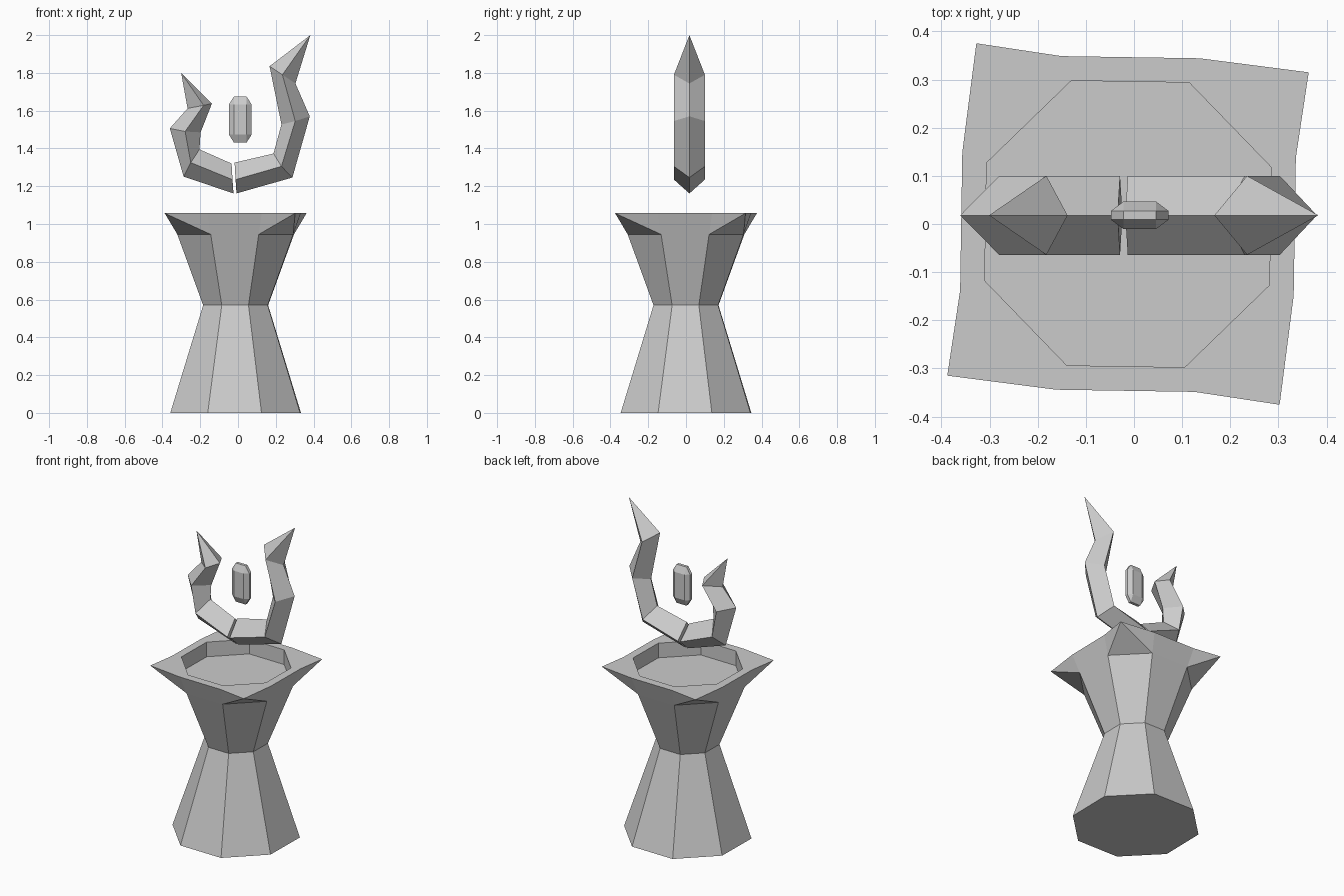
import bpy, bmesh
from math import cos, sin, radians
from itertools import product

if "Cube" in bpy.data.objects:
    bpy.data.objects.remove(bpy.data.objects["Cube"])


def finish(name, bm):
    bmesh.ops.recalc_face_normals(bm, faces=bm.faces)
    mesh = bpy.data.meshes.new(name)
    bm.to_mesh(mesh)
    bm.free()
    obj = bpy.data.objects.new(name, mesh)
    bpy.context.collection.objects.link(obj)
    return obj


CX = -0.0125   # pedestal axis


def polar(bm, r, deg, z):
    a = radians(deg)
    return bm.verts.new((CX + r * cos(a), r * sin(a), z))


# Pedestal: waisted octagon with four corner points and a sunken basin
def pedestal():
    bm = bmesh.new()
    profile = [(0.372, 0), (0.185, 0.57), (0.332, 0.945),
               (0.375, 1.057), (0.32, 1.057), (0.32, 0.965)]
    rings = [[polar(bm, r, 21.6 + 45 * k, z) for k in range(8)] for r, z in profile]
    for level, (lo, up) in enumerate(zip(rings, rings[1:])):
        for i in range(8):
            j = (i + 1) % 8
            if level == 2 and i % 2 == 0:
                tip = polar(bm, 0.49, 40 + 45 * i, 1.057)
                for tri in ((lo[i], lo[j], tip), (lo[j], up[j], tip),
                            (up[i], lo[i], tip), (up[j], up[i], tip)):
                    bm.faces.new(tri)
            else:
                bm.faces.new((lo[i], lo[j], up[j], up[i]))
    bm.faces.new(rings[0][::-1])
    bm.faces.new(rings[-1])
    return finish("pedestal", bm)


# Horns: diamond section swept through (outer, ridge, inner) stations to a tip
def horn(name, stations, tip):
    bm = bmesh.new()
    yc, hy = 0.018, 0.082
    rings = []
    for (ox, oz), (mx, mz), (ix, iz) in stations:
        rings.append([bm.verts.new(p) for p in (
            (ox, yc, oz), (mx, yc - hy, mz), (ix, yc, iz), (mx, yc + hy, mz))])
    for a, b in zip(rings, rings[1:]):
        for i in range(4):
            j = (i + 1) % 4
            bm.faces.new((a[i], a[j], b[j], b[i]))
    end = bm.verts.new((tip[0], yc, tip[1]))
    for i in range(4):
        bm.faces.new((rings[-1][i], rings[-1][(i + 1) % 4], end))
    bm.faces.new(rings[0][::-1])
    return finish(name, bm)


# Floating gem: box with chamfered edges and corners
def gem():
    bm = bmesh.new()
    c, full, inner = (0.012, 0.018, 1.553), (0.06, 0.0285, 0.121), (0.034, 0.009, 0.08)
    for s in product((-1, 1), repeat=3):
        for axis in range(3):
            bm.verts.new([c[k] + s[k] * (full[k] if k == axis else inner[k])
                          for k in range(3)])
    bmesh.ops.convex_hull(bm, input=bm.verts)
    bmesh.ops.dissolve_limit(bm, angle_limit=0.01, verts=bm.verts, edges=bm.edges)
    return finish("gem", bm)


pedestal()
horn("tall_horn", [
    ((-0.008, 1.162), (-0.013, 1.235), (-0.018, 1.325)),
    ((0.288, 1.246), (0.23, 1.305), (0.188, 1.373)),
    ((0.38, 1.57), (0.303, 1.545), (0.23, 1.527)),
    ((0.304, 1.744), (0.235, 1.79), (0.167, 1.835))], (0.383, 2.0))
horn("short_horn", [
    ((-0.024, 1.162), (-0.029, 1.235), (-0.034, 1.32)),
    ((-0.288, 1.251), (-0.25, 1.325), (-0.204, 1.395)),
    ((-0.361, 1.506), (-0.28, 1.49), (-0.198, 1.485)),
    ((-0.267, 1.612), (-0.182, 1.628), (-0.138, 1.638))], (-0.301, 1.8))
gem()
